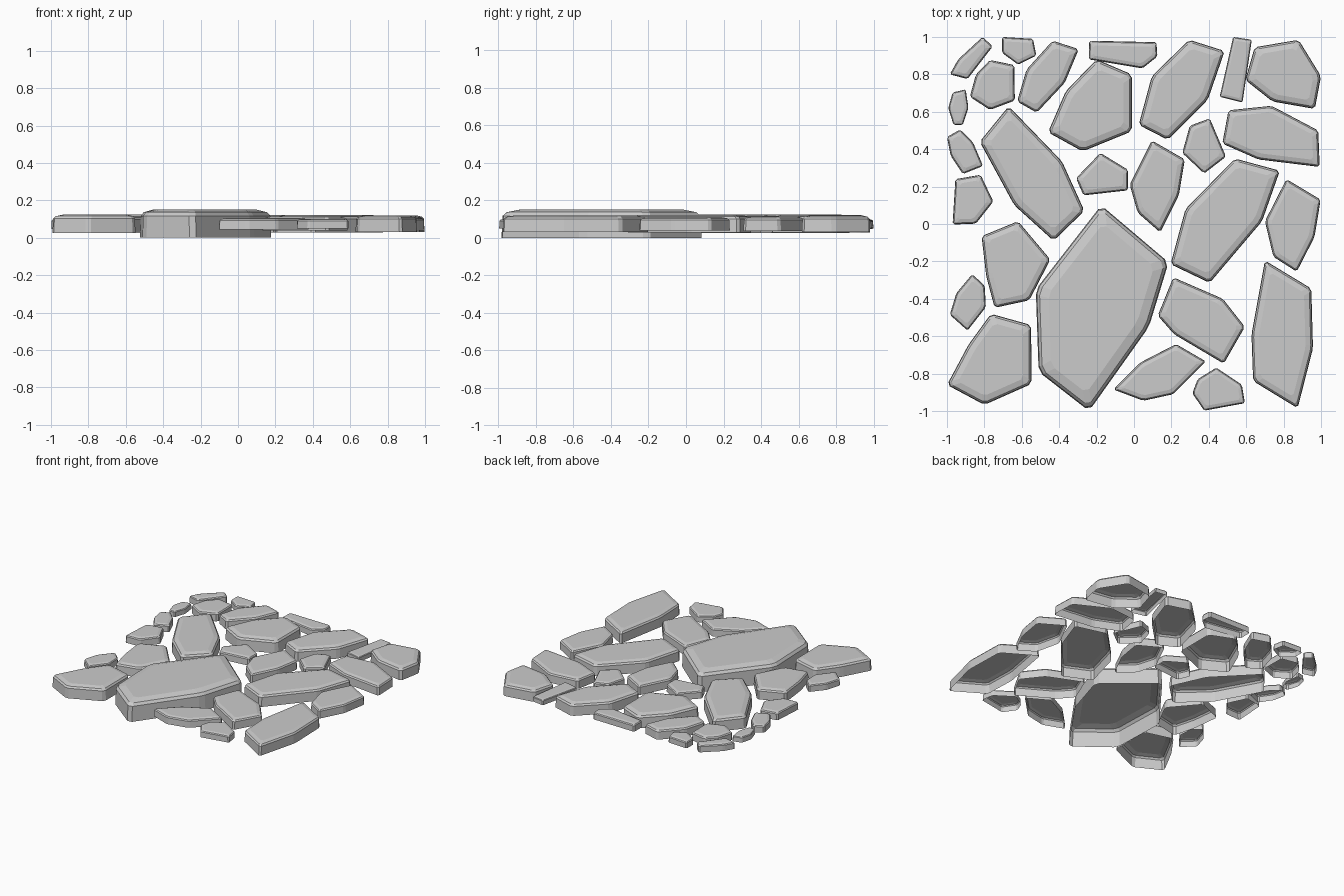
import bpy, bmesh
from mathutils import Vector

MID = 0.075  # every stone is centred on this height
# (inset, height) of the side profile, as fractions of stone thickness
PROFILE = [(0.0, 0.0), (0.03, 0.78), (0.13, 0.91), (0.45, 1.0)]


def inset(pts, d):
    """Move every edge of a clockwise outline inward by d."""
    out = []
    for i, p in enumerate(pts):
        a = (p - pts[i - 1]).normalized()
        b = (pts[(i + 1) % len(pts)] - p).normalized()
        na, nb = Vector((a.y, -a.x)), Vector((b.y, -b.x))
        out.append(p + (na + nb) * (d / (1 + na.dot(nb))))
    return out


def cut_corners(pts, c):
    """Replace every corner with a short chamfer."""
    out = []
    for i, p in enumerate(pts):
        out.append(p + (pts[i - 1] - p).normalized() * c)
        out.append(p + (pts[(i + 1) % len(pts)] - p).normalized() * c)
    return out


def stone(name, t, *xy):
    """Flat stone of thickness t: chamfered outline, bevelled top, open underside."""
    pts = [Vector(xy[i:i + 2]) for i in range(0, len(xy), 2)]
    bm = bmesh.new()
    rings = []
    for d, h in PROFILE:
        ring = cut_corners(inset(pts, d * t), 0.17 * t)
        z = MID - t / 2 + h * t
        rings.append([bm.verts.new((p.x, p.y, z)) for p in ring])
    n = len(rings[0])
    for lo, hi in zip(rings, rings[1:]):
        for i in range(n):
            j = (i + 1) % n
            bm.faces.new((lo[j], lo[i], hi[i], hi[j]))
    bm.faces.new(rings[-1][::-1])
    me = bpy.data.meshes.new(name)
    bm.to_mesh(me)
    bm.free()
    bpy.context.collection.objects.link(bpy.data.objects.new(name, me))


# Main slab, the only one touching the ground
stone("main_slab", 0.15, -.175, .10, .185, -.205, .08, -.55, -.24, -1.0, -.51, -.79, -.525, -.35)

# Large stones
stone("large_back_centre", .1, -.20, .88, -.012, .80, -.012, .495, -.275, .388, -.46, .49, -.365, .71)
stone("large_back_right", .092, .295, .985, .485, .925, .395, .665, .18, .45, .025, .53, .095, .79)
stone("large_back_corner", .09, .645, .945, .88, .985, 1.0, .79, .967, .615, .74, .655, .595, .77)
stone("large_left", .1, -.67, .63, -.385, .335, -.265, .07, -.43, -.09, -.64, .10, -.825, .44)
stone("large_right", .092, .54, .35, .78, .285, .685, .015, .405, -.315, .195, -.215, .275, .08)
stone("large_front_right", .088, .70, -.195, .948, -.345, .957, -.665, .875, -.985, .637, -.84, .628, -.59)
stone("large_front_left", .098, -.765, -.48, -.55, -.54, -.548, -.855, -.80, -.967, -1.0, -.86, -.885, -.645)

# Medium stones
stone("medium_back_left", .075, -.435, .98, -.295, .935, -.37, .755, -.52, .595, -.625, .655, -.575, .825)
stone("medium_centre", .075, .095, .447, .272, .345, .24, .155, .14, -.045, .02, .06, -.023, .21)
stone("medium_right_back", .075, .505, .608, .735, .632, .985, .50, .993, .305, .665, .345, .472, .43)
stone("medium_right", .07, .815, .24, .998, .13, .965, -.07, .87, -.255, .745, -.175, .70, .015)
stone("medium_left", .082, -.62, .015, -.447, -.19, -.56, -.408, -.745, -.448, -.79, -.28, -.815, -.065)
stone("medium_front", .075, .21, -.285, .475, -.40, .593, -.55, .48, -.747, .215, -.59, .127, -.49)
stone("medium_front_edge", .062, .225, -.642, .385, -.735, .21, -.91, .05, -.945, -.11, -.885, .035, -.74)

# Small filler stones
stone("small_back_corner", .055, -.94, .88, -.81, 1.0, -.755, .95, -.89, .775, -.985, .80)
stone("small_back_a", .05, -.705, 1.0, -.54, .99, -.522, .90, -.62, .852, -.705, .915)
stone("small_back_b", .065, -.77, .877, -.64, .85, -.637, .66, -.77, .61, -.878, .68, -.845, .80)
stone("small_back_strip", .055, -.24, .98, .12, .972, .125, .895, .045, .832, -.242, .88)
stone("small_back_sliver", .04, .53, 1.0, .63, .985, .58, .65, .458, .68)
stone("small_left_a", .045, -.97, .703, -.90, .72, -.885, .62, -.915, .53, -.965, .53, -.993, .62)
stone("small_left_b", .055, -1.0, .465, -.93, .505, -.86, .435, -.807, .31, -.915, .267, -.98, .365)
stone("small_left_c", .06, -.955, .24, -.82, .263, -.752, .12, -.845, .002, -.97, -.003)
stone("small_left_d", .055, -.865, -.268, -.798, -.33, -.792, -.445, -.89, -.57, -.985, -.485, -.95, -.37)
stone("small_centre_a", .06, -.18, .38, -.032, .29, -.032, .18, -.27, .153, -.31, .245)
stone("small_centre_b", .06, .298, .525, .405, .565, .492, .36, .375, .27, .258, .38)
stone("small_front", .052, .44, -.768, .577, -.86, .593, -.958, .375, -.998, .312, -.905, .34, -.83)
